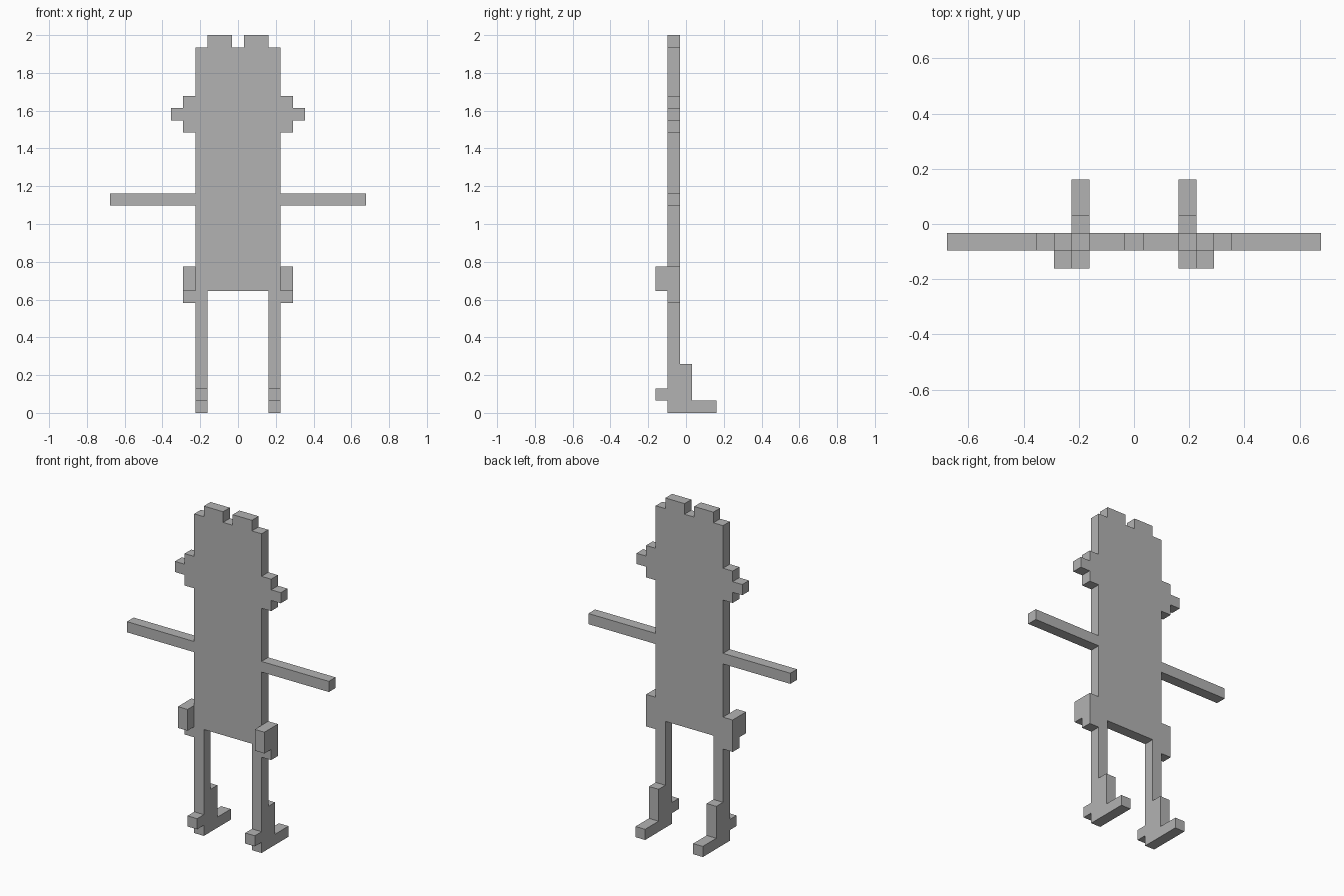
import bpy
import bmesh
from mathutils import Vector

cube = bpy.data.objects.get("Cube")
if cube:
    bpy.data.objects.remove(cube, do_unlink=True)

U = 2 / 31  # one block of the stepped grid

grey = bpy.data.materials.new("plain grey")
grey.use_nodes = True
colour = (0.45, 0.45, 0.45, 1)
grey.diffuse_color = colour
grey.node_tree.nodes["Principled BSDF"].inputs["Base Color"].default_value = colour


def extrude_profile(name, points, place, depth):
    """Extrude a flat outline (in blocks) along the given vector."""
    bm = bmesh.new()
    face = bm.faces.new([bm.verts.new(Vector(place(a, b)) * U) for a, b in points])
    result = bmesh.ops.extrude_face_region(bm, geom=[face], use_keep_orig=True)
    moved = [v for v in result["geom"] if isinstance(v, bmesh.types.BMVert)]
    bmesh.ops.translate(bm, verts=moved, vec=Vector(depth) * U)
    bmesh.ops.recalc_face_normals(bm, faces=bm.faces)
    mesh = bpy.data.meshes.new(name)
    bm.to_mesh(mesh)
    bm.free()
    mesh.materials.append(grey)
    obj = bpy.data.objects.new(name, mesh)
    bpy.context.collection.objects.link(obj)
    return obj


# Flat body: left half outline from the crown notch down to the crotch
half = [
    (0.5, 30), (0.5, 31), (2.5, 31), (2.5, 30), (3.5, 30),      # crown tab
    (3.5, 26), (4.5, 26), (4.5, 25), (5.5, 25),                 # ear
    (5.5, 24), (4.5, 24), (4.5, 23), (3.5, 23),
    (3.5, 18), (10.5, 18), (10.5, 17), (3.5, 17),               # arm
    (3.5, 12), (4.5, 12), (4.5, 9), (3.5, 9), (3.5, 10),        # hip
]
outline = half + [(-x, z) for x, z in reversed(half)]
extrude_profile("body_with_arms", outline, lambda x, z: (x, -1.5, z), (0, 1, 0))

# Leg side outline: shin, heel, long rear foot and raised front toe
leg = [(-1.5, 10), (-0.5, 10), (-0.5, 4), (0.5, 4), (0.5, 1), (2.5, 1),
       (2.5, 0), (-1.5, 0), (-1.5, 1), (-2.5, 1), (-2.5, 2), (-1.5, 2)]
# Hip pad standing out in front of the body
pad = [(-2.5, 10), (-1.5, 10), (-1.5, 12), (-2.5, 12)]

for side, s in (("left", 1), ("right", -1)):
    extrude_profile(side + "_leg", leg, lambda y, z: (s * 2.5, y, z), (s, 0, 0))
    extrude_profile(side + "_hip_pad", pad, lambda y, z: (s * 3.5, y, z), (s, 0, 0))
